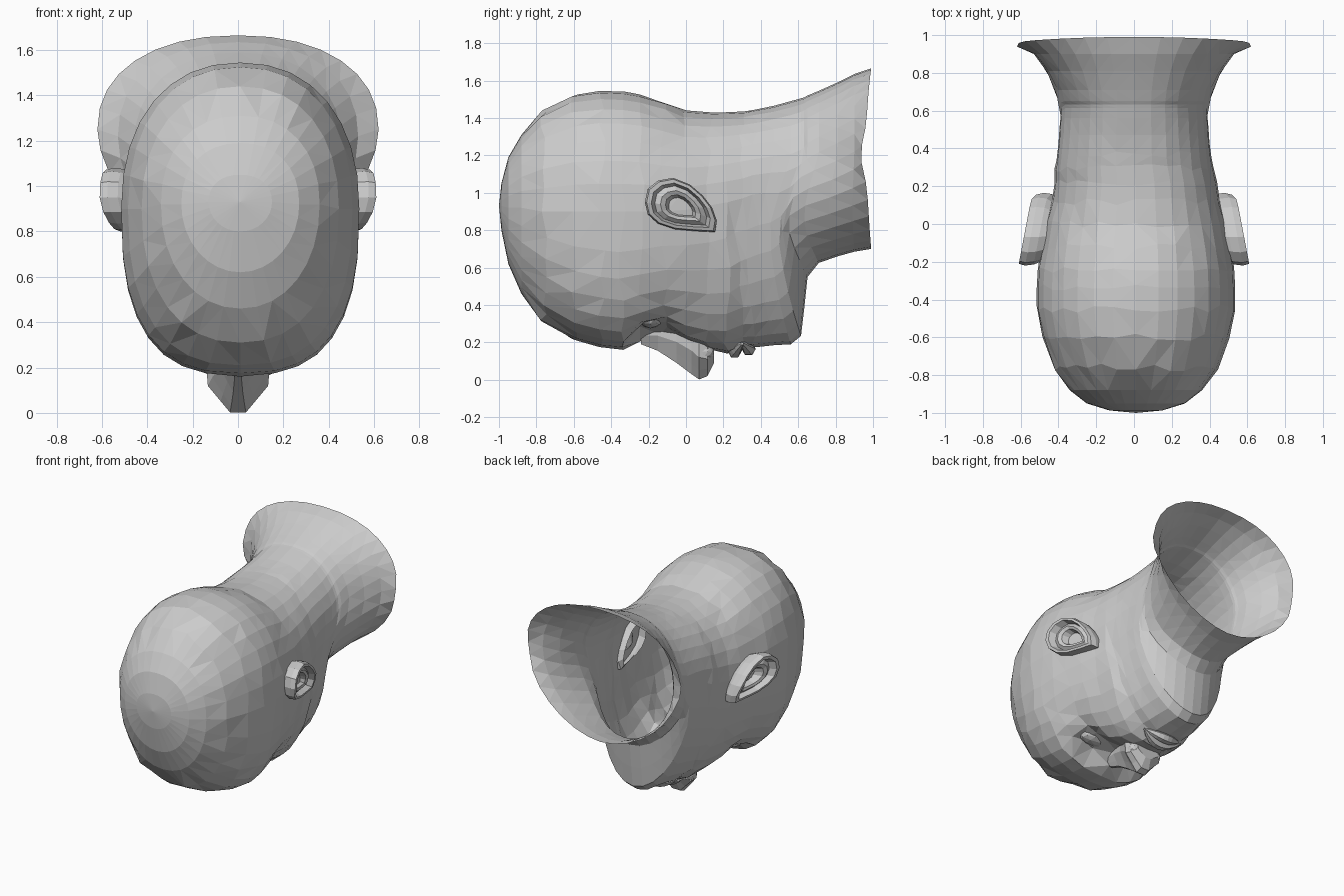
import bpy, bmesh, random
from math import sin, cos, pi, exp
from mathutils import Matrix

if "Cube" in bpy.data.objects:
    bpy.data.objects.remove(bpy.data.objects["Cube"])

random.seed(3)

def finish(name, bm):
    bmesh.ops.recalc_face_normals(bm, faces=bm.faces)
    me = bpy.data.meshes.new(name)
    bm.to_mesh(me)
    bm.free()
    ob = bpy.data.objects.new(name, me)
    bpy.context.collection.objects.link(ob)
    return ob

def loft(bm, rings, closed=True):
    vr = [[bm.verts.new(p) for p in r] for r in rings]
    n = len(vr[0])
    for a, b in zip(vr, vr[1:]):
        for i in range(n if closed else n - 1):
            j = (i + 1) % n
            bm.faces.new((a[i], a[j], b[j], b[i]))
    return vr

def cap(bm, ring, point):
    c = bm.verts.new(point)
    for i in range(len(ring)):
        bm.faces.new((ring[i], ring[(i + 1) % len(ring)], c))

# Head and neck: sections along y (y, top z, bottom z, widest z, half width, lower roundness)
sections = [
    (-.987, 1.05, .80, .93, .14, 1), (-.95, 1.19, .62, .92, .26, 1),
    (-.88, 1.31, .46, .92, .35, .95), (-.76, 1.44, .31, .90, .435, .88),
    (-.60, 1.525, .21, .90, .495, .8), (-.45, 1.545, .175, .90, .525, .76),
    (-.34, 1.54, .16, .90, .525, .75), (-.24, 1.525, .20, .90, .52, .76),
    (-.12, 1.485, .24, .90, .50, .78), (0, 1.44, .21, .91, .475, .8),
    (.12, 1.43, .16, .93, .445, .84), (.22, 1.43, .14, .95, .43, .88),
    (.30, 1.435, .175, .97, .42, .9), (.37, 1.445, .175, .99, .41, .9),
    (.47, 1.465, .185, 1.0, .40, .95), (.56, 1.49, .19, 1.0, .395, 1),
    (.615, 1.505, .235, 1.03, .39, 1), (.632, 1.51, .38, 1.05, .39, 1),
    (.65, 1.52, .55, 1.08, .395, 1), (.71, 1.545, .625, 1.12, .41, 1),
    (.81, 1.59, .66, 1.17, .46, 1), (.90, 1.635, .685, 1.22, .53, 1.05),
    (.965, 1.665, .70, 1.25, .62, 1.1)]
N = 32

def head_ring(s, odd):
    y, zt, zb, zc, w, e = s
    last = s is sections[-1]
    ring = []
    for i in range(N):
        a = 2 * pi * i / N
        c, sn = cos(a), sin(a)
        k = .9 if sn > 0 else e
        x = w * abs(c) ** k * (1 if c > 0 else -1)
        z = zc + (zt - zc) * sn ** k if sn > 0 else zc - (zc - zb) * abs(sn) ** k
        yy = y
        if last:                                     # wavy neck rim
            yy += .025 * sn * sn - .03 * exp(-((z - 1.2) / .12) ** 2)
        else:
            # jaw sides sweep back from the chin
            jaw = max(0, min(1, (y - .25) / .35)) * max(0, min(1, (.92 - y) / .25))
            yy -= .9 * x * x * jaw * max(0, min(1, (1.2 - z) / .4))
            if z < .6:                               # eye sockets and cheeks
                z += .11 * exp(-((abs(x) - .19) / .11) ** 2 - ((y + .2) / .08) ** 2)
                z -= .02 * exp(-((abs(x) - .24) / .1) ** 2 - ((y - .02) / .1) ** 2)
            if -.8 < y < .4:                         # uneven facets
                yy += random.uniform(-.02, .02)
        ring.append((x + (.01 if y < .3 else 0), yy, z))
    return ring

bm = bmesh.new()
rings = loft(bm, [head_ring(s, i % 2) for i, s in enumerate(sections)])
cap(bm, rings[0], (.01, -1, .93))
bmesh.ops.recalc_face_normals(bm, faces=bm.faces)
bmesh.ops.triangulate(bm, faces=bm.faces)
finish("head_and_neck", bm)

# Nose: wedge growing from bridge to tip (y, ridge z, base z, half width)
bm = bmesh.new()
nose = [(-.24, .19, .26, .05), (-.15, .155, .27, .06), (-.05, .09, .25, .085),
        (.03, .03, .21, .12), (.07, .002, .17, .14), (.115, .02, .15, .13), (.15, .09, .15, .09)]
rings = loft(bm, [[(w * fx, y, b + (r - b) * fz) for fx, fz in
                   ((-1, -.2), (-.95, .3), (-.55, .7), (-.25, 1), (.25, 1), (.55, .7), (.95, .3), (1, -.2))]
                  for y, r, b, w in nose], closed=False)
bm.faces.new(rings[-1])
finish("nose", bm)

# Nostril wings and closed eyelids
def blob(name, loc, scale):
    b = bmesh.new()
    bmesh.ops.create_icosphere(b, subdivisions=2, radius=1,
                               matrix=Matrix.Translation(loc) @ Matrix.Diagonal((*scale, 1)))
    finish(name, b)

for side, sx in (("left", -1), ("right", 1)):
    blob(f"nostril_{side}", (sx * .09, .1, .15), (.045, .05, .045))
    blob(f"eyelid_{side}", (sx * .195, -.19, .325), (.12, .065, .05))

# Lips: tapered tubes bent around the face
def lip(name, y0, z0, r, half):
    b = bmesh.new()
    path = []
    for i in range(9):
        t = -1 + i / 4
        x, rr = half * t, r * (1 - .8 * t * t)
        yc = y0 + (.3 - y0) * t * t
        path.append([(x, yc + rr * cos(k * pi / 3), z0 + 1.6 * x * x + rr * sin(k * pi / 3))
                     for k in range(6)])
    rs = loft(b, path)
    b.faces.new(rs[0])
    b.faces.new(rs[-1])
    finish(name, b)

lip("upper_lip", .26, .153, .038, .16)
lip("lower_lip", .335, .165, .038, .14)

# Ears: outline in y, z with a raised rim and a hollow bowl
outline = [(-.22, .95), (-.205, 1.02), (-.15, 1.065), (-.07, 1.08), (.02, 1.045), (.09, .985),
           (.14, .92), (.165, .85), (.155, .79), (.05, .795), (-.06, .805), (-.15, .835), (-.205, .885)]
cy, cz = -.03, .925

def ear_ring(sx, scale, depth, base=False):
    pts = []
    for y, z in outline:
        y, z = cy + (y - cy) * scale, cz + (z - cz) * scale
        x = (.43 - .1 * y) if base else .575 - .19 * y - depth - .3 * max(0, .93 - z)
        pts.append((sx * x, y, z))
    return pts

for side, sx in (("left", -1), ("right", 1)):
    bm = bmesh.new()
    rs = loft(bm, [ear_ring(sx, .8, 0, True), ear_ring(sx, .97, .085), ear_ring(sx, 1, .04),
                   ear_ring(sx, .95, .005), ear_ring(sx, .82, .005), ear_ring(sx, .72, .05),
                   ear_ring(sx, .56, .035), ear_ring(sx, .42, .045), ear_ring(sx, .3, .1)])
    cap(bm, rs[-1], (sx * .46, cy, cz - .02))
    finish(f"ear_{side}", bm)
